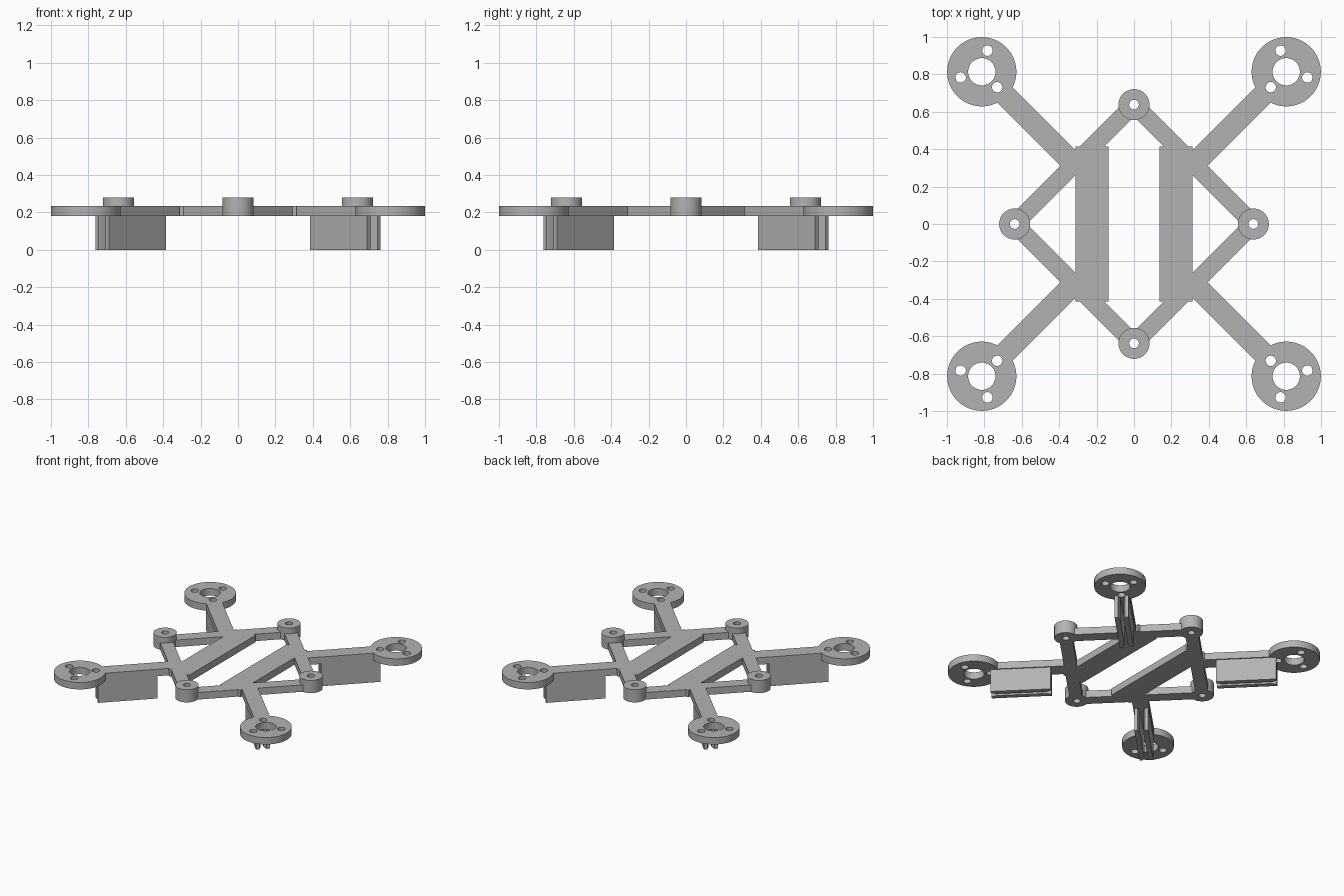
import bpy, bmesh
from math import cos, sin, pi, radians
from mathutils import Vector, Matrix

cube = bpy.data.objects.get("Cube")
if cube:
    bpy.data.objects.remove(cube, do_unlink=True)

grey = bpy.data.materials.new("plain grey")
grey.use_nodes = True
grey.diffuse_color = (0.45, 0.45, 0.45, 1)
grey.node_tree.nodes["Principled BSDF"].inputs["Base Color"].default_value = (0.45, 0.45, 0.45, 1)

BASE, TOP, BOSS_TOP = 0.18, 0.235, 0.28


def circle(center, r, n=48):
    return [(center[0] + r * cos(2 * pi * i / n), center[1] + r * sin(2 * pi * i / n)) for i in range(n)]


def rect(x0, x1, y0, y1):
    return [(x0, y0), (x1, y0), (x1, y1), (x0, y1)]


def prism(name, loops, z0, z1, angle=0):
    """Extrude a flat outline (first loop) with holes (other loops) from z0 to z1."""
    curve = bpy.data.curves.new(name, 'CURVE')
    curve.dimensions = '2D'
    curve.fill_mode = 'BOTH'
    curve.extrude = (z1 - z0) / 2
    for loop in loops:
        spline = curve.splines.new('POLY')
        spline.points.add(len(loop) - 1)
        for point, (x, y) in zip(spline.points, loop):
            point.co = (x, y, 0, 1)
        spline.use_cyclic_u = True
    obj = bpy.data.objects.new(name, curve)
    bpy.context.collection.objects.link(obj)
    bpy.ops.object.select_all(action='DESELECT')
    obj.select_set(True)
    bpy.context.view_layer.objects.active = obj
    bpy.ops.object.convert(target='MESH')
    obj = bpy.context.object
    bm = bmesh.new()
    bm.from_mesh(obj.data)
    bmesh.ops.remove_doubles(bm, verts=bm.verts, dist=1e-5)
    bmesh.ops.recalc_face_normals(bm, faces=bm.faces)
    bm.transform(Matrix.Rotation(angle, 4, 'Z') @ Matrix.Translation((0, 0, (z0 + z1) / 2)))
    bm.to_mesh(obj.data)
    bm.free()
    obj.data.materials.clear()
    obj.data.materials.append(grey)
    bpy.ops.object.shade_smooth_by_angle(angle=radians(30))
    return obj


# Two long plates of the body
for side, sx in (("left", 1), ("right", -1)):
    x0, x1 = sorted((0.136 * sx, 0.312 * sx))
    prism(side + "_body_plate", [rect(x0, x1, -0.415, 0.415)], BASE, TOP)

# Diagonal parts: each is laid out along +x and turned into its corner
corners = (("back_left", 45), ("back_right", 135), ("front_right", 225), ("front_left", 315))
pad = Vector((1.151, 0))
for corner, degrees in corners:
    a = radians(degrees)
    # Strut between two bosses
    prism(corner + "_strut", [rect(0.405, 0.499, -0.39, 0.39)], BASE, TOP, a)
    # Arm and motor pad
    prism(corner + "_arm", [rect(0.42, 0.99, -0.058, 0.058)], BASE, TOP, a)
    holes = [circle(pad + 0.117 * Vector((cos(t), sin(t))), 0.028, 24) for t in (pi, pi / 3, -pi / 3)]
    prism(corner + "_motor_pad", [circle(pad, 0.185, 64), circle(pad, 0.073)] + holes, BASE, TOP, a)
    # Leg made of two walls, the slot between them flaring at both ends
    for wall, s in (("inner", 1), ("outer", -1)):
        outline = [(0.595, 0.05), (1.027, 0.05), (1.027, 0.026), (0.99, 0.012), (0.632, 0.012), (0.595, 0.026)]
        prism(f"{corner}_leg_{wall}_wall", [[(x, s * y) for x, y in outline]], 0, BASE, a)

# Round mounting bosses at the diamond corners
for i, place in enumerate(("left", "back", "right", "front")):
    center = (0.638, 0)
    prism(place + "_boss", [circle(center, 0.083), circle(center, 0.026, 24)], BASE, BOSS_TOP, i * pi / 2)
